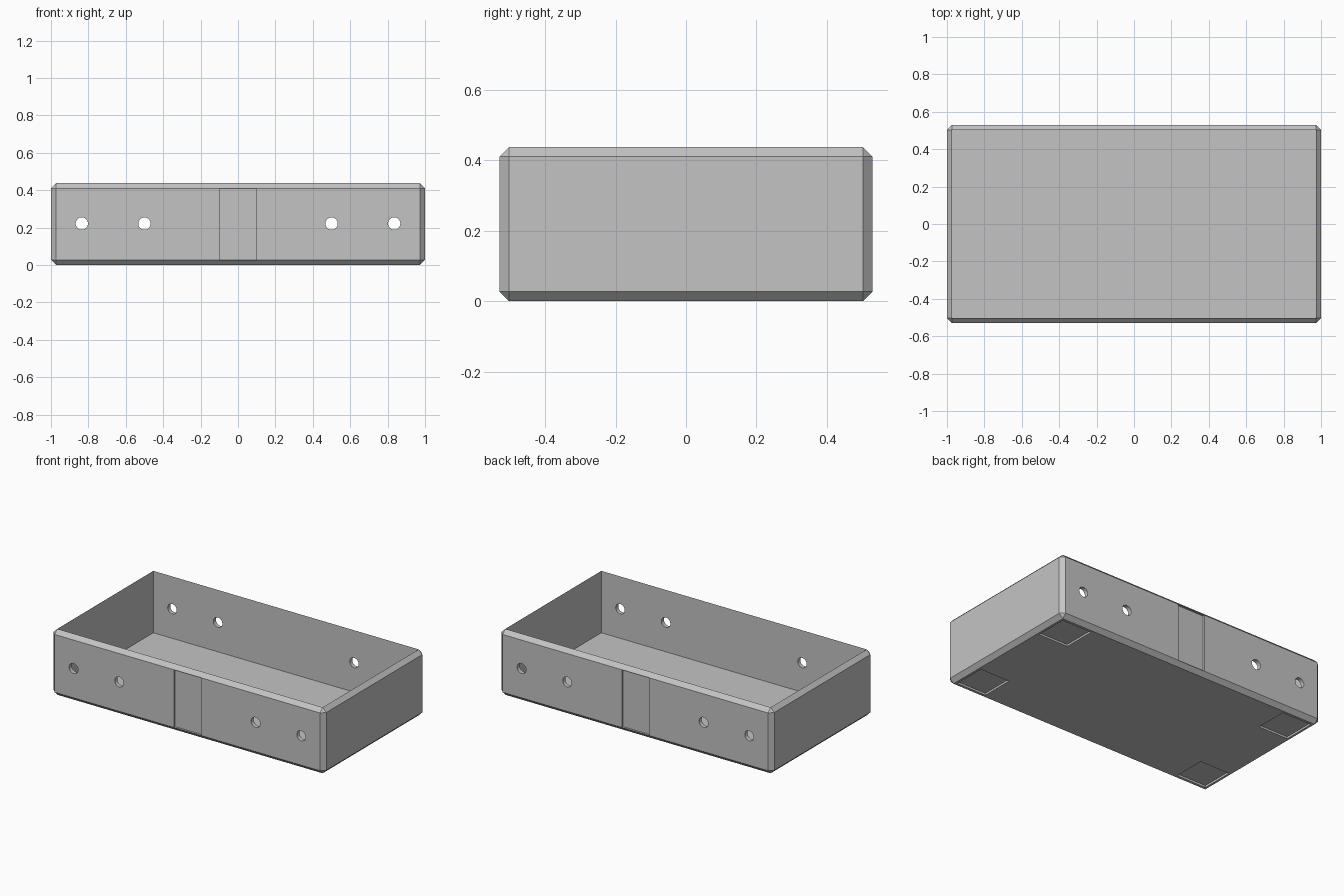
import bpy, bmesh, math
from mathutils import Matrix

if "Cube" in bpy.data.objects:
    bpy.data.objects.remove(bpy.data.objects["Cube"], do_unlink=True)

W, D, H = 2.0, 1.06, 0.437      # outer size
C = 0.027                       # chamfer and wall thickness
DEPTH = 0.013                   # depth of shallow recesses

grey = bpy.data.materials.new("grey")
grey.use_nodes = True
colour = (0.55, 0.55, 0.55, 1)
grey.diffuse_color = colour
grey.node_tree.nodes["Principled BSDF"].inputs["Base Color"].default_value = colour


def add_box(bm, centre, size):
    matrix = Matrix.Translation(centre) @ Matrix.Diagonal((*size, 1))
    return bmesh.ops.create_cube(bm, size=1, matrix=matrix)


def make_object(name, bm):
    bmesh.ops.recalc_face_normals(bm, faces=bm.faces[:])
    mesh = bpy.data.meshes.new(name)
    bm.to_mesh(mesh)
    bm.free()
    mesh.materials.append(grey)
    obj = bpy.data.objects.new(name, mesh)
    bpy.context.collection.objects.link(obj)
    return obj


# Chamfered tray, its top face pushed down to form the cavity
bm = bmesh.new()
add_box(bm, (0, 0, H / 2), (W, D, H))
bmesh.ops.bevel(bm, geom=bm.edges[:], offset=C, segments=1, affect='EDGES')
top = max(bm.faces, key=lambda f: f.calc_center_median().z)
floor = bmesh.ops.extrude_discrete_faces(bm, faces=[top])["faces"][0]
rim = [v for v in bm.verts if abs(v.co.z - H) < 1e-4 and v not in floor.verts[:]]
bmesh.ops.translate(bm, verts=floor.verts[:], vec=(0, 0, C - H))
# Join the sunken floor to the rim with inner walls
if all(e.is_boundary for e in floor.edges):
    rim_edges = [e for e in bm.edges if e.is_boundary and e not in floor.edges[:]]
    bmesh.ops.bridge_loops(bm, edges=rim_edges + floor.edges[:])
tray = make_object("tray", bm)

# Cutters: screw holes, wall grooves and foot recesses
bm = bmesh.new()
turn = Matrix.Rotation(math.pi / 2, 4, 'X')
for sx in (-1, 1):
    for x in (0.5, 0.835):
        bmesh.ops.create_cone(bm, cap_ends=True, segments=32, radius1=0.033,
                              radius2=0.033, depth=D + 0.2,
                              matrix=Matrix.Translation((sx * x, 0, H / 2 + 0.003)) @ turn)
    for sy in (-1, 1):
        add_box(bm, (sx * 0.85, sy * 0.377, 0), (0.217, 0.217, 2 * DEPTH))
for sy in (-1, 1):
    add_box(bm, (0, sy * D / 2, H / 2), (0.2, 2 * DEPTH, H - 2 * C - 0.001))
cutter = make_object("cutter", bm)
cutter.hide_render = True

cut = tray.modifiers.new("cutouts", 'BOOLEAN')
cut.operation = 'DIFFERENCE'
cut.solver = 'EXACT'
cut.object = cutter
bpy.context.view_layer.objects.active = tray
bpy.ops.object.modifier_apply(modifier=cut.name)
bpy.data.objects.remove(cutter, do_unlink=True)
